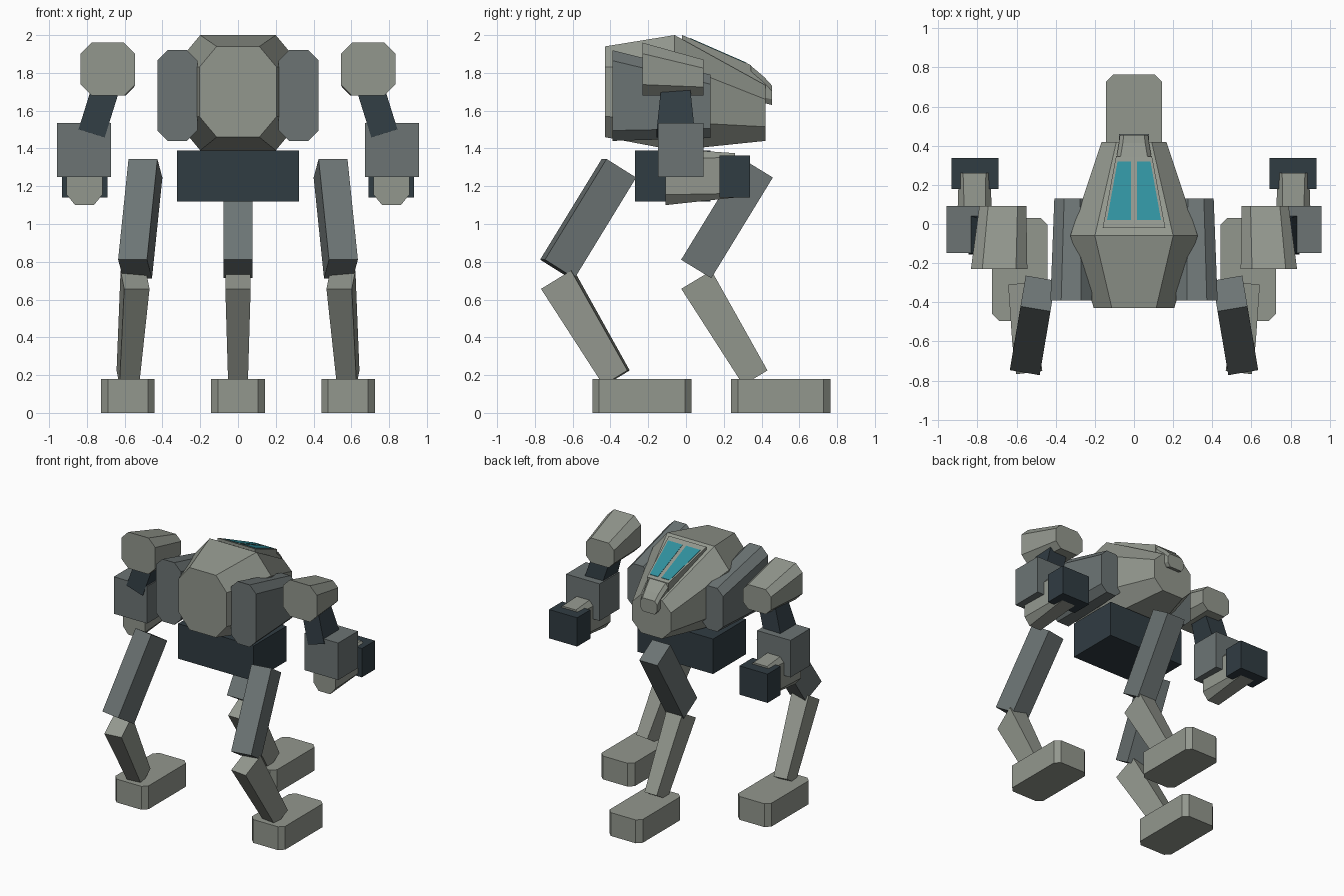
import bpy, bmesh
from mathutils import Vector

if "Cube" in bpy.data.objects:
    bpy.data.objects.remove(bpy.data.objects["Cube"])


def mat(name, rgb):
    m = bpy.data.materials.new(name)
    m.diffuse_color = (*rgb, 1)
    m.use_nodes = True
    m.node_tree.nodes["Principled BSDF"].inputs["Base Color"].default_value = m.diffuse_color
    return m


LIGHT = mat("light_grey", (0.29, 0.31, 0.27))
MID = mat("mid_grey", (0.15, 0.175, 0.175))
DARK = mat("dark_metal", (0.03, 0.045, 0.055))
GLASS = mat("glass", (0.03, 0.28, 0.34))


def loft(name, rings, material, side=1):
    """Skin rings of equal point count into a closed solid; side=-1 mirrors in x."""
    bm = bmesh.new()
    vs = [[bm.verts.new((p[0] * side, p[1], p[2])) for p in r] for r in rings]
    n = len(vs[0])
    for a, b in zip(vs, vs[1:]):
        for i in range(n):
            j = (i + 1) % n
            bm.faces.new((a[i], a[j], b[j], b[i]))
    bm.faces.new(vs[0])
    bm.faces.new(vs[-1])
    bmesh.ops.recalc_face_normals(bm, faces=bm.faces)
    me = bpy.data.meshes.new(name)
    bm.to_mesh(me)
    bm.free()
    me.materials.append(material)
    ob = bpy.data.objects.new(name, me)
    bpy.context.collection.objects.link(ob)
    return ob


def octa(y, x0, x1, z0, z1, cx, cz):
    """Octagon section facing along y."""
    return [(x0 + cx, y, z0), (x1 - cx, y, z0), (x1, y, z0 + cz), (x1, y, z1 - cz),
            (x1 - cx, y, z1), (x0 + cx, y, z1), (x0, y, z1 - cz), (x0, y, z0 + cz)]


def box(name, x0, x1, y0, y1, z0, z1, material, side=1):
    rings = [[(x0, y0, z), (x1, y0, z), (x1, y1, z), (x0, y1, z)] for z in (z0, z1)]
    return loft(name, rings, material, side)


def bar(name, p0, p1, w0, d0, w1, d1, material, side=1):
    """Tapered square bar from p0 to p1; widths run horizontally."""
    p0, p1 = Vector(p0), Vector(p1)
    axis = (p1 - p0).normalized()
    u = axis.cross(Vector((0, 0, 1))).normalized()
    v = axis.cross(u)
    rings = [[p + u * (a * w / 2) + v * (b * d / 2)
              for a, b in ((-1, -1), (1, -1), (1, 1), (-1, 1))]
             for p, w, d in ((p0, w0, d0), (p1, w1, d1))]
    return loft(name, rings, material, side)


def foot(name, x, y, side=1):
    hw, hl, c = 0.142, 0.263, 0.036
    outline = [(-hw + c, -hl), (hw - c, -hl), (hw, -hl + c), (hw, hl - c),
               (hw - c, hl), (-hw + c, hl), (-hw, hl - c), (-hw, -hl + c)]
    loft(name, [[(x + a, y + b, z) for a, b in outline] for z in (0, 0.18)], LIGHT, side)


def leg(name, hip_x, knee_x, foot_x, dy, w, side=1):
    bar(name + "_upper", (hip_x, 0.38 + dy, 1.295), (knee_x, 0.054 + dy, 0.762),
        w, 0.187, w, 0.187, MID, side)
    bar(name + "_lower", (knee_x, 0.055 + dy, 0.705), (foot_x, 0.367 + dy, 0.186),
        w - 0.02, 0.187, w - 0.05, 0.15, LIGHT, side)
    foot(name + "_foot", foot_x, 0.502 + dy, side)


# Hull: three octagonal sections
loft("hull", [octa(-0.43, -0.205, 0.205, 1.46, 1.94, 0.092, 0.11),
              octa(-0.06, -0.325, 0.325, 1.39, 2.0, 0.125, 0.15),
              octa(0.42, -0.165, 0.165, 1.44, 1.735, 0.075, 0.075)], LIGHT)


# Canopy wedge, nose and windows
def slope(y):
    return 2.0 - (y + 0.02) * 0.437


loft("canopy_frame", [[(-w, y, slope(y) - t), (w, y, slope(y) - t),
                       (w, y, slope(y)), (-w, y, slope(y))]
                      for y, w, t in ((-0.02, 0.16, 0.06), (0.345, 0.092, 0.14))], LIGHT)
loft("nose", [octa(0.335, -0.09, 0.09, 1.70, 1.845, 0.02, 0.03),
              octa(0.415, -0.077, 0.077, 1.64, 1.777, 0.02, 0.03),
              octa(0.455, -0.072, 0.072, 1.63, 1.733, 0.02, 0.03)], LIGHT)

# Hip block
box("hip_block", -0.322, 0.322, -0.27, 0.13, 1.12, 1.39, DARK)

for s, tag in ((1, "right"), (-1, "left")):
    loft(tag + "_window", [[(0.015, y, slope(y) - 0.01), (w, y, slope(y) - 0.01),
                            (w, y, slope(y) + 0.003), (0.015, y, slope(y) + 0.003)]
                           for y, w in ((0.02, 0.138), (0.32, 0.084))], GLASS, s)

    # Side pod
    loft(tag + "_side_pod", [octa(-0.39, 0.215, 0.427, 1.44, 1.92, 0.055, 0.055),
                             octa(0.13, 0.225, 0.407, 1.455, 1.79, 0.05, 0.05)], MID, s)

    # Arm
    loft(tag + "_shoulder", [octa(-0.23, 0.545, 0.833, 1.68, 1.96, 0.058, 0.058),
                             octa(0.093, 0.55, 0.79, 1.68, 1.87, 0.045, 0.045)], LIGHT, s)
    bar(tag + "_upper_arm", (0.70, -0.055, 1.72), (0.775, -0.055, 1.48),
        0.15, 0.145, 0.20, 0.145, DARK, s)
    box(tag + "_forearm", 0.672, 0.957, -0.147, 0.093, 1.25, 1.535, MID, s)
    loft(tag + "_wrist", [octa(-0.108, 0.718, 0.907, 1.10, 1.40, 0.045, 0.055),
                          octa(0.26, 0.735, 0.895, 1.14, 1.375, 0.022, 0.022)], LIGHT, s)
    box(tag + "_hand", 0.692, 0.932, 0.178, 0.338, 1.14, 1.362, DARK, s)

    # Back leg
    leg(tag + "_back_leg", 0.49, 0.545, 0.583, -0.735, 0.155, s)

# Centre leg
leg("centre_leg", 0, 0, 0, 0, 0.154)
